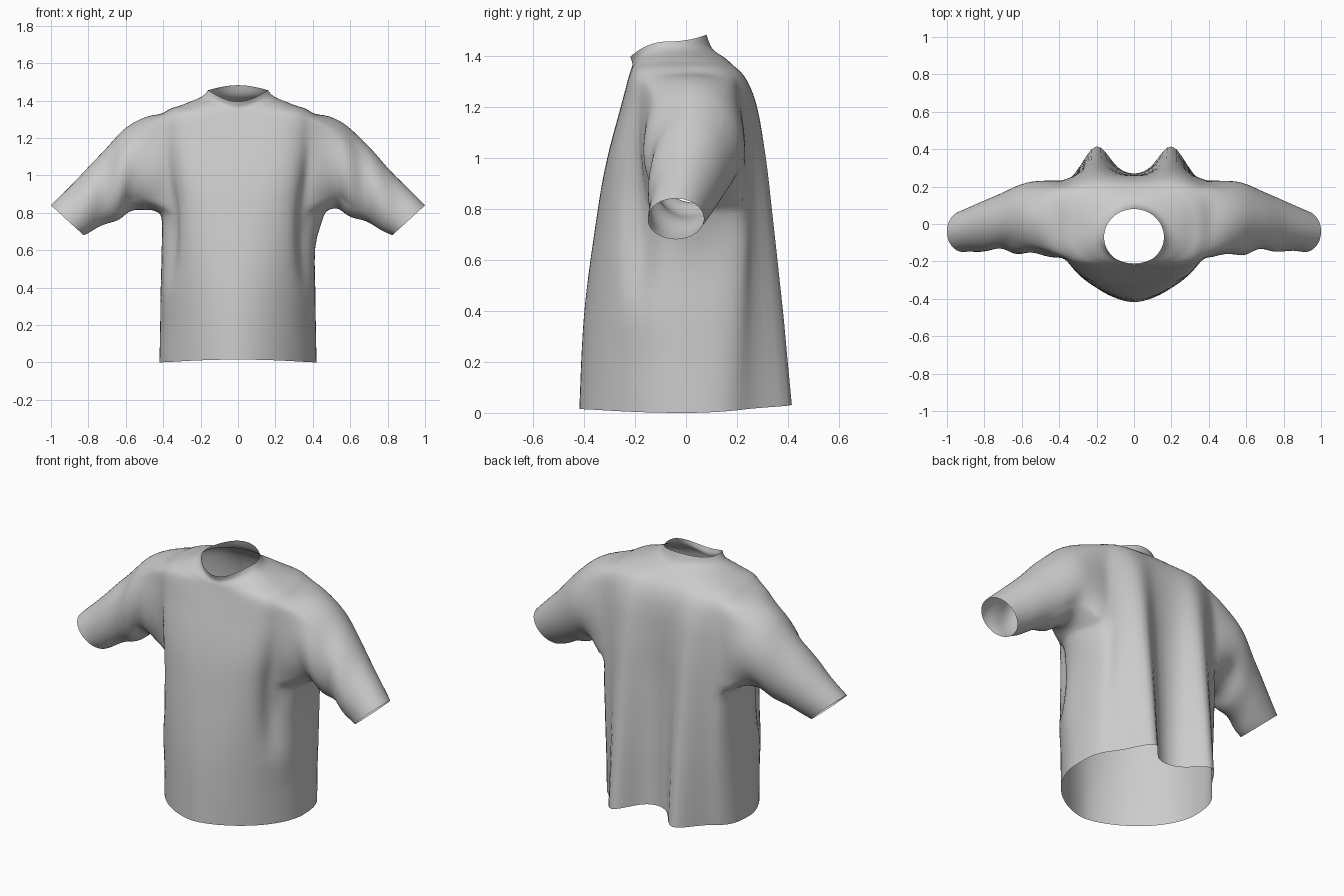
import bpy, bmesh, math
from mathutils import Vector

if "Cube" in bpy.data.objects:
    bpy.data.objects.remove(bpy.data.objects["Cube"])

SEG, STEP = 96, 6          # columns around the body, rows per ring interval


def catmull(p, t):
    """Interpolate a list of equal-length tuples at parameter t."""
    i = min(int(t), len(p) - 2)
    u = t - i
    a, b, c, d = p[max(i - 1, 0)], p[i], p[i + 1], p[min(i + 2, len(p) - 1)]
    return [0.5 * (2 * q + (r - o) * u + (2 * o - 5 * q + 4 * r - s) * u * u
                   + (3 * q - o - 3 * r + s) * u ** 3)
            for o, q, r, s in zip(a, b, c, d)]


def gauss(x, mid, width):
    return math.exp(-((x - mid) / width) ** 2)


# Body rings: z front, z side, z back, half width, y front, y back,
# squareness front, squareness back, back fold depth, y centre
RINGS = [
    (.015, .000, .050, .420, -.418, .268, 1.68, 3.6, .152, .00),
    (.400, .400, .410, .412, -.398, .265, 1.9, 4.0, .117, .00),
    (.800, .790, .800, .405, -.345, .260, 2.5, 5.0, .078, .00),
    (1.00, 1.00, 1.00, .405, -.308, .262, 3.2, 5.0, .052, .00),
    (1.19, 1.20, 1.20, .405, -.258, .254, 3.8, 4.5, .026, .00),
    (1.29, 1.330, 1.31, .400, -.230, .225, 3.8, 3.6, .008, .00),
    (1.34, 1.380, 1.380, .290, -.217, .165, 2.8, 2.8, .000, -.03),
    (1.365, 1.420, 1.425, .195, -.210, .105, 2.0, 2.0, .000, -.06),
    (1.395, 1.455, 1.482, .160, -.218, .080, 2.0, 2.0, .000, -.07),
]


def body_point(row, col):
    zf, zs, zb, w, yf, yb, nf, nb, fold, cy = catmull(RINGS, row / STEP)
    th = 2 * math.pi * col / SEG
    sx, c = math.sin(th), math.cos(th)
    n, depth, zend = (nf, cy - yf, zf) if c > 0 else (nb, yb - cy, zb)
    r = (abs(sx / w) ** n + abs(c / depth) ** n) ** (-1 / n)
    z = zs + (zend - zs) * c * c
    # drape pulled in beneath the front of each armpit, ending in a soft pocket
    side = math.degrees(math.asin(min(1, abs(sx)))) if c > 0 else 90
    r -= .045 * gauss(side, 63, 10) * gauss(z, .74, .28)
    r += .012 * gauss(side, 66, 16) * gauss(z, .38, .1)
    x, y = r * sx, cy - r * c
    # cloth stretched toward the right armpit
    if sx > 0:
        x += .06 * gauss(z, .82, .13) * gauss(y, .02, .12)
    if c < 0:
        y += fold * gauss(abs(x), .2, .095)
        # small outer fold running down from the back of each armhole
        y += .025 * gauss(abs(x), .38, .035) * gauss(z, .7, .5) * min(1, -3 * c)
    return Vector((x, y, z))


# Sleeve sections: top x, top z, bottom x, bottom z, front y, back y
SLEEVE = [
    (.600, 1.250, .510, .820, -.160, .225),
    (.790, 1.052, .660, .760, -.140, .155),
    (1.00, .840, .825, .680, -.150, .070),
]


def sleeve_point(sec, a, side):
    tx, tz, bx, bz, yf, yb = sec
    c, s = math.cos(a), math.sin(a)
    return ((side * ((tx + bx) / 2 + (tx - bx) / 2 * c)),
            (yf + yb) / 2 + (yb - yf) / 2 * s,
            (tz + bz) / 2 + (tz - bz) / 2 * c)


bm = bmesh.new()

# Body and collar
rows = STEP * (len(RINGS) - 1) + 1
grid = [[bm.verts.new(body_point(i, j)) for j in range(SEG)] for i in range(rows)]
R0, R1, FRONT, BACK = 2 * STEP, 5 * STEP, 7, 8          # armhole extent in the grid
HOLES = ((1, SEG // 4 - FRONT, SEG // 4 + BACK),
         (-1, 3 * SEG // 4 - BACK, 3 * SEG // 4 + FRONT))
for i in range(rows - 1):
    for j in range(SEG):
        if not (R0 <= i < R1 and any(lo <= j < hi for _, lo, hi in HOLES)):
            k = (j + 1) % SEG
            bm.faces.new((grid[i][j], grid[i][k], grid[i + 1][k], grid[i + 1][j]))

# Sleeves grown from the armhole edges
seam = []
for side, lo, hi in HOLES:
    loop = ([grid[R0][j] for j in range(lo, hi)] + [grid[i][hi] for i in range(R0, R1)]
            + [grid[R1][j] for j in range(hi, lo, -1)] + [grid[i][lo] for i in range(R1, R0, -1)])
    tracks = []
    for v in loop:
        a = math.atan2((v.co.y - .02) / .2, (v.co.z - 1.06) / .27)
        tracks.append((a, [tuple(v.co)] + [sleeve_point(s, a, side) for s in SLEEVE]))
    prev = loop
    for r in range(1, 25):
        t = r / 8
        ring = []
        for a, track in tracks:
            p = Vector(catmull(track, t))
            # diagonal creases, strongest at the front of the sleeve
            fade = math.sin(math.pi * t / 3) * (.5 - .45 * math.sin(a)) * (.65 - .35 * math.cos(a))
            out = Vector((side * .6 * math.cos(a), math.sin(a), .7 * math.cos(a)))
            wave = math.sin(6 * t + 3 * math.cos(a) + side * .8)
            # gentle crown over the shoulder
            p.z += .012 * gauss(t, .5, .35) * max(0, math.cos(a)) ** 2
            ring.append(bm.verts.new(p + out * .018 * fade * wave))
        for k in range(len(loop)):
            n = (k + 1) % len(loop)
            bm.faces.new((prev[k], prev[n], ring[n], ring[k]))
        prev = ring
        if r < 3:
            seam += ring
    seam += loop
    seam += [grid[i][j] for i in (R0 - 1, R1 + 1, R1 + 2) for j in range(lo, hi + 1)]

# Relax the armhole seams
for _ in range(4):
    bmesh.ops.smooth_vert(bm, verts=seam, factor=.5, use_axis_x=True, use_axis_y=True, use_axis_z=True)
bmesh.ops.recalc_face_normals(bm, faces=bm.faces)

mesh = bpy.data.meshes.new("shirt")
bm.to_mesh(mesh)
bm.free()
shirt = bpy.data.objects.new("shirt", mesh)
bpy.context.collection.objects.link(shirt)
for p in mesh.polygons:
    p.use_smooth = True
